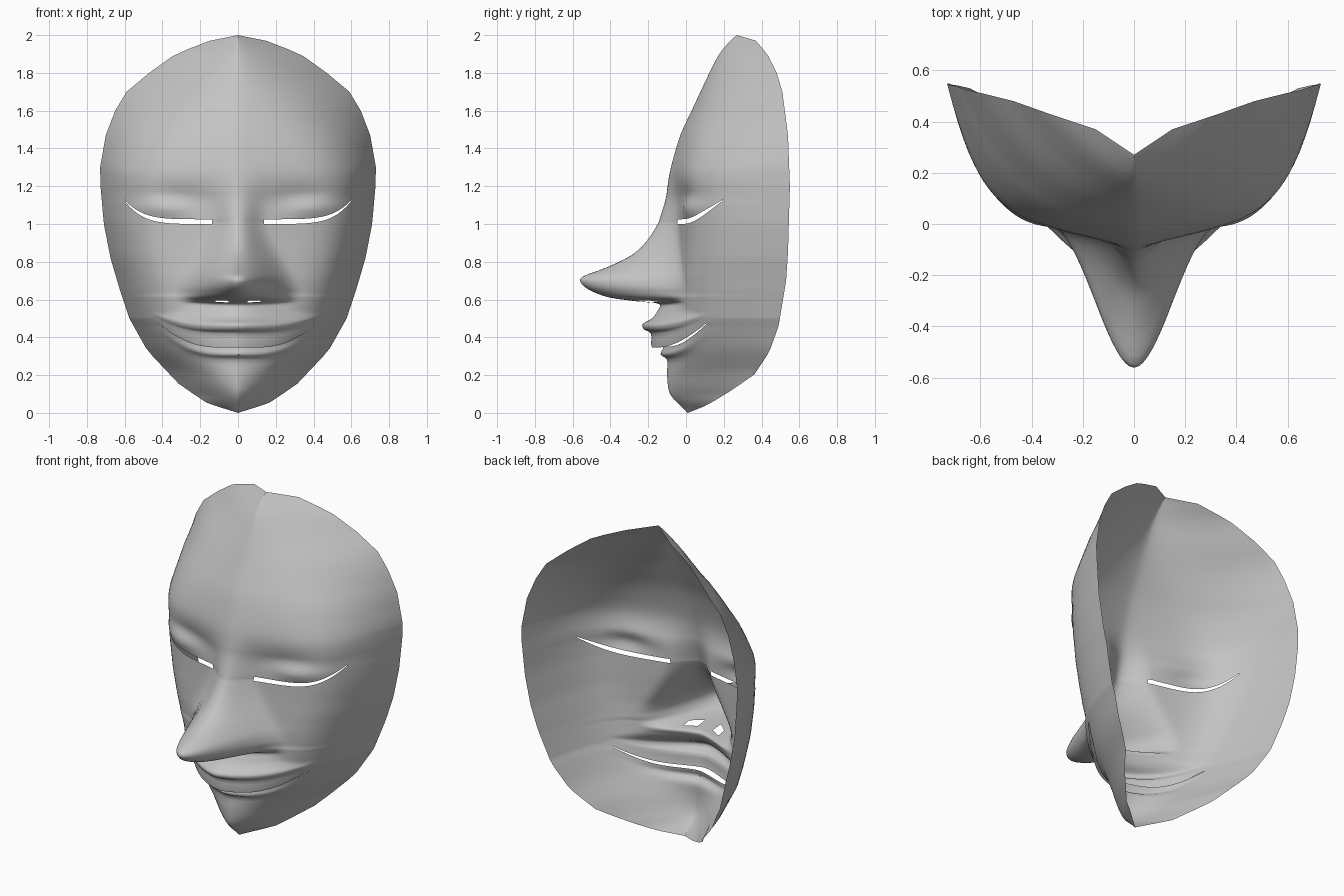
import bpy, bmesh, math

cube = bpy.data.objects.get("Cube")
if cube:
    bpy.data.objects.remove(cube, do_unlink=True)

# Centre line rows, top to bottom:
# (base height, base depth, ridge depth, ridge height, ridge half width)
forehead = [(z, y, y, z, 0.17) for z, y in [
    (2.0, .27), (1.97, .235), (1.89, .17), (1.75, .10), (1.6, .03),
    (1.47, -.03), (1.3, -.08)]]
nose = [
    (1.2, -.083, -.098, 1.2, .17), (1.15, -.078, -.105, 1.15, .17),
    (1.09, -.07, -.12, 1.09, .17),
    (1.025, -.067, -.14, 1.025, .17), (1.0, -.067, -.15, 1.0, .17),
    (.92, -.07, -.20, .92, .21), (.84, -.075, -.28, .84, .26),
    (.77, -.08, -.42, .77, .30), (.715, -.085, -.55, .72, .33),
    (.665, -.085, -.55, .68, .35), (.635, -.085, -.50, .645, .35),
    (.615, -.09, -.41, .612, .35), (.602, -.09, -.28, .593, .35),
    (.59, -.09, -.20, .585, .34), (.578, -.09, -.14, .575, .32)]
mouth = [
    (.54, -.09, -.15, .54, .34), (.5, -.09, -.18, .5, .42),
    (.465, -.09, -.23, .47, .46), (.44, -.09, -.22, .44, .46),
    (.42, -.09, -.185, .42, .46), (.345, -.09, -.18, .345, .47),
    (.338, -.09, -.12, .352, .47), (.31, -.09, -.135, .31, .47),
    (.28, -.09, -.10, .28, .45)]
chin = [(z, y, y, z, 0.4) for z, y in [
    (.2, -.10), (.1, -.085), (.03, -.02), (0, .01)]]
rows = forehead + nose + mouth + chin

# Rim: height -> half width and depth
rim_x = [(0, 0), (.05, .16), (.15, .31), (.33, .48), (.5, .575), (.65, .625),
         (.82, .675), (1.0, .71), (1.2, .728), (1.3, .73), (1.47, .70),
         (1.6, .65), (1.7, .59), (1.8, .47), (1.9, .33), (1.97, .15), (2.0, 0)]
rim_y = [(0, .01), (.04, .11), (.1, .21), (.2, .36), (.32, .44), (.46, .49),
         (.7, .53), (.85, .54), (1.2, .55), (1.47, .54), (1.7, .51), (1.8, .48),
         (1.9, .43), (1.97, .37), (2.0, .27)]
# Roundness of the horizontal section at each height
fullness = [(0, 1.2), (.1, 1.6), (.2, 2.4), (.3, 3.5), (.4, 4.7), (.5, 5.7),
            (.65, 6.5), (.85, 7), (1.1, 7), (1.25, 6.3), (1.4, 4.8), (1.55, 3.3),
            (1.75, 2.0), (2.0, 1.0)]
# How far the rows rise towards the mouth and eye corners
mouth_lift = [(0, 0), (.1, .01), (.2, .05), (.28, .1), (.338, .133), (.345, .13),
              (.42, .085), (.5, .04), (.58, 0)]
eye_lift = [(.7, 0), (.8, .025), (.9, .065), (1.0, .13), (1.025, .11),
            (1.12, .07), (1.2, .04), (1.3, 0)]


def lerp(table, v):
    if v <= table[0][0]:
        return table[0][1]
    for (a, fa), (b, fb) in zip(table, table[1:]):
        if v <= b:
            return fa + (fb - fa) * (v - a) / (b - a)
    return table[-1][1]


def spline(p0, p1, p2, p3, t):
    return [.5 * (2 * b + (c - a) * t + (2 * a - 5 * b + 4 * c - d) * t * t
                  + (3 * b - a - 3 * c + d) * t ** 3)
            for a, b, c, d in zip(p0, p1, p2, p3)]


def blob(x, z, cx, cz, rx, rz):
    return math.exp(-((x - cx) / rx) ** 2 - ((z - cz) / rz) ** 2)


def surface_point(s, row):
    zb, yb, yr, zr, width = row
    a = abs(s)
    z = zb + lerp(mouth_lift, zb) * min(a / .75, 1) ** 4
    z += lerp(eye_lift, zb) * min(a / .84, 1) ** 7
    x = a * lerp(rim_x, z)
    # slanting front, rounded at the middle, that turns back towards the rim
    slant = 1.08 * a * a / (a + .08)
    bend = .26 * slant + .74 * a ** lerp(fullness, z)
    y = yb + (lerp(rim_y, z) - yb) * bend
    # nose and lips stand out from the face and fade sideways
    w = max(0, 1 - (x / width) ** 2) ** (3 if zb > .56 else 2)
    y += (yr - yb) * w
    # rounded eyelid and the hollow around it
    if zb > 1.01:
        y -= .035 * blob(x, z, .39, 1.09, .14, .05)
        y += .025 * blob(x, z, .32, 1.13, .18, .07)
    return (math.copysign(x, s), y, z + (zr - zb) * w)


# Subdivide the rows, remembering which section each strip belongs to
SUB, HALF = 3, 36
fine, section = [], []
for i in range(len(rows) - 1):
    quad = (rows[max(i - 1, 0)], rows[i], rows[i + 1], rows[min(i + 2, len(rows) - 1)])
    for k in range(SUB):
        fine.append(spline(*quad, k / SUB))
        section.append(rows[i][0])
fine.append(rows[-1])

bm = bmesh.new()
grid = [[bm.verts.new(surface_point(c / HALF, r)) for c in range(-HALF, HALF + 1)]
        for r in fine]


def is_open(z, x):
    x = abs(x)
    return ((z == 1.025 and .13 < x < .60)      # eye slits
            or (z == .345 and x < .41)          # mouth slit
            or (z == .602 and .05 < x < .12))   # nostrils


for r, z in enumerate(section):
    for c in range(2 * HALF):
        corners = (grid[r][c], grid[r + 1][c], grid[r + 1][c + 1], grid[r][c + 1])
        if not is_open(z, sum(v.co.x for v in corners) / 4):
            bm.faces.new(corners)
bmesh.ops.delete(bm, geom=[v for v in bm.verts if not v.link_faces], context='VERTS')
bmesh.ops.remove_doubles(bm, verts=bm.verts, dist=.0005)

mesh = bpy.data.meshes.new("face_mask")
bm.to_mesh(mesh)
bm.free()
mask = bpy.data.objects.new("face_mask", mesh)
bpy.context.collection.objects.link(mask)

# Plain grey finish
grey = bpy.data.materials.new("plain_grey")
grey.use_nodes = True
colour = (.55, .55, .55, 1)
grey.diffuse_color = colour
grey.node_tree.nodes["Principled BSDF"].inputs["Base Color"].default_value = colour
mesh.materials.append(grey)

bpy.ops.object.select_all(action='DESELECT')
mask.select_set(True)
bpy.context.view_layer.objects.active = mask
bpy.ops.object.shade_smooth_by_angle(angle=math.radians(60))
